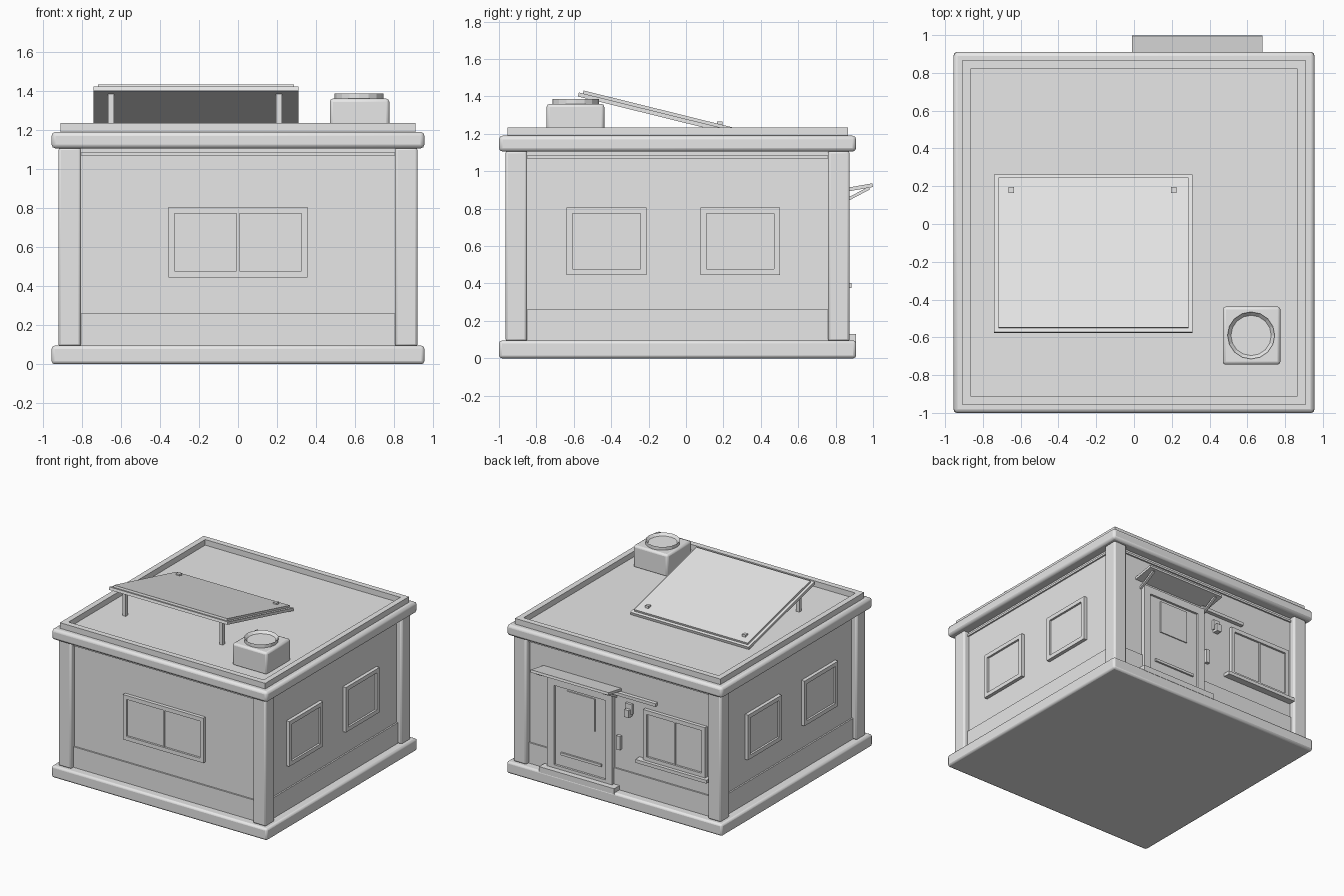
import bpy, math
from mathutils import Matrix, Vector

cube = bpy.data.objects.get("Cube")
if cube:
    bpy.data.objects.remove(cube)

YC = -0.045          # centre of the building in depth
WALL = 0.875         # half width of the walls
SIDES = {"front": 0, "left": 90, "back": 180, "right": -90}

grey = bpy.data.materials.new("plain_grey")
grey.use_nodes = True
grey.diffuse_color = (0.8, 0.8, 0.8, 1)
grey.node_tree.nodes["Principled BSDF"].inputs["Base Color"].default_value = (0.8, 0.8, 0.8, 1)


def finish(name, bevel=0):
    ob = bpy.context.object
    ob.name = name
    ob.data.materials.append(grey)
    if bevel:
        mod = ob.modifiers.new("Bevel", "BEVEL")
        mod.width = bevel
        mod.segments = 2
        bpy.ops.object.shade_smooth_by_angle(angle=math.radians(50))
    return ob


def box(name, x, y, z, bevel=0, matrix=None):
    """Box from (min, max) ranges, optionally moved by a matrix."""
    bpy.ops.mesh.primitive_cube_add(size=1)
    ob = finish(name, bevel)
    size = [r[1] - r[0] for r in (x, y, z)]
    mid = Vector([(r[0] + r[1]) / 2 for r in (x, y, z)])
    ob.data.transform(Matrix.Translation(mid) @ Matrix.Diagonal((*size, 1)))
    if matrix:
        ob.matrix_world = matrix
    return ob


def on_wall(side, name, u, z, out, bevel=0, start=-0.01):
    """Box on a wall: u runs to the viewer's right, out is the depth off the wall."""
    m = Matrix.Translation((0, YC, 0)) @ Matrix.Rotation(math.radians(SIDES[side]), 4, "Z")
    return box(side + "_" + name, u, (-WALL - out, -WALL - start), z, bevel, m)


def frame(side, name, u, z, width, out):
    for label, a in (("jamb_a", (u[0], u[0] + width)), ("jamb_b", (u[1] - width, u[1]))):
        on_wall(side, f"{name}_{label}", a, z, out)
    inner = (u[0] + width, u[1] - width)
    for label, b in (("bottom", (z[0], z[0] + width)), ("top", (z[1] - width, z[1]))):
        on_wall(side, f"{name}_{label}", inner, b, out)


def window(side, name, u, z, double=False):
    frame(side, name + "_frame", u, z, 0.032, 0.028)
    on_wall(side, name + "_pane", (u[0] + 0.03, u[1] - 0.03), (z[0] + 0.03, z[1] - 0.03), 0.012)
    if double:
        mid = sum(u) / 2
        on_wall(side, name + "_mullion", (mid - 0.007, mid + 0.007), (z[0] + 0.03, z[1] - 0.03), 0.022)


def square(name, half, z, bevel=0):
    box(name, (-half, half), (YC - half, YC + half), z, bevel)


# Main body: base slab, walls, cornice
square("base_slab", 0.955, (0, 0.095), 0.016)
square("walls", WALL, (0.08, 1.12))
square("cornice", 0.955, (1.105, 1.19), 0.02)

# Corner pillars
for sx in (-1, 1):
    for sy in (-1, 1):
        cx, cy = sx * 0.862, YC + sy * 0.862
        box("corner_pillar", (cx - 0.058, cx + 0.058), (cy - 0.058, cy + 0.058), (0.09, 1.11), 0.014)

# Parapet around the roof
for s in (-1, 1):
    a, b = sorted((s * 0.865, s * 0.91))
    box("parapet_long", (-0.91, 0.91), (YC + a, YC + b), (1.18, 1.235))
    box("parapet_side", (a, b), (YC - 0.865, YC + 0.865), (1.18, 1.235))

# Wall plinths and top trims
for side in SIDES:
    on_wall(side, "plinth", (-0.81, 0.81), (0.09, 0.26), 0.012)
    on_wall(side, "top_trim", (-0.81, 0.81), (1.068, 1.084), 0.012)

# Windows
window("front", "window", (-0.357, 0.357), (0.445, 0.805), True)
for side, s in (("left", 1), ("right", -1)):
    for i, mid in enumerate((-0.38, 0.335)):
        window(side, f"window_{i + 1}", (s * mid - 0.213, s * mid + 0.213), (0.445, 0.805))
window("back", "window", (0.22, 0.77), (0.4, 0.805), True)
on_wall("back", "window_sill", (0.17, 0.8), (0.375, 0.402), 0.055)

# Door with frame, glazing, kick bar and step
frame("back", "door_frame", (-0.625, -0.05), (0.095, 0.85), 0.06, 0.035)
on_wall("back", "door_leaf", (-0.57, -0.1), (0.095, 0.8), 0.018)
on_wall("back", "door_glazing", (-0.46, -0.21), (0.51, 0.77), 0.026)
on_wall("back", "door_kick_bar", (-0.51, -0.15), (0.245, 0.265), 0.032)
on_wall("back", "door_step", (-0.665, 0.0), (0.085, 0.13), 0.08)

# Wall fittings beside the door
on_wall("back", "wall_plate", (-0.02, 0.012), (0.42, 0.53), 0.025)
on_wall("back", "wall_rail", (-0.06, 0.33), (0.855, 0.88), 0.03)
on_wall("back", "lamp_mount", (0.055, 0.115), (0.73, 0.81), 0.02)
on_wall("back", "lamp_body", (0.065, 0.105), (0.71, 0.77), 0.045)

# Door canopy, rising outward, with diagonal braces
tilt = Matrix.Translation((0, 0.825, 0.895)) @ Matrix.Rotation(math.radians(10), 4, "X")
box("door_canopy", (-0.01, 0.68), (0, 0.175), (-0.01, 0.01), 0, tilt)
brace = Matrix.Translation((0, 0.825, 0.828)) @ Matrix.Rotation(math.radians(28), 4, "X")
for x in (0.04, 0.63):
    box("canopy_brace", (x - 0.01, x + 0.01), (0, 0.175), (-0.008, 0.008), 0, brace)

# Tilted roof panel on posts
slope = Matrix.Translation((-0.215, -0.155, 1.318)) @ Matrix.Rotation(math.radians(-13.9), 4, "X")
box("panel_tray", (-0.525, 0.525), (-0.43, 0.43), (-0.022, 0.0), 0, slope)
box("panel_face", (-0.503, 0.503), (-0.408, 0.408), (0, 0.016), 0, slope)
for x in (-0.65, 0.21):
    box("panel_front_post", (x - 0.015, x + 0.015), (-0.515, -0.485), (1.18, 1.385))
    box("panel_back_post", (x - 0.015, x + 0.015), (0.165, 0.195), (1.18, 1.267))

# Roof vent: rounded housing with an open collar
box("vent_housing", (0.47, 0.775), (-0.745, -0.437), (1.18, 1.36), 0.016)
bpy.ops.mesh.primitive_cylinder_add(vertices=16, radius=0.125, depth=0.03, location=(0.62, -0.59, 1.372))
collar = finish("vent_collar")
top = max(collar.data.polygons, key=lambda p: p.center.z).index
bpy.ops.object.mode_set(mode="EDIT")
bpy.ops.mesh.select_mode(type="FACE")
bpy.ops.mesh.select_all(action="DESELECT")
bpy.ops.object.mode_set(mode="OBJECT")
collar.data.polygons[top].select = True
bpy.ops.object.mode_set(mode="EDIT")
bpy.ops.mesh.inset(thickness=0.018)
bpy.ops.transform.translate(value=(0, 0, -0.02))
bpy.ops.object.mode_set(mode="OBJECT")
